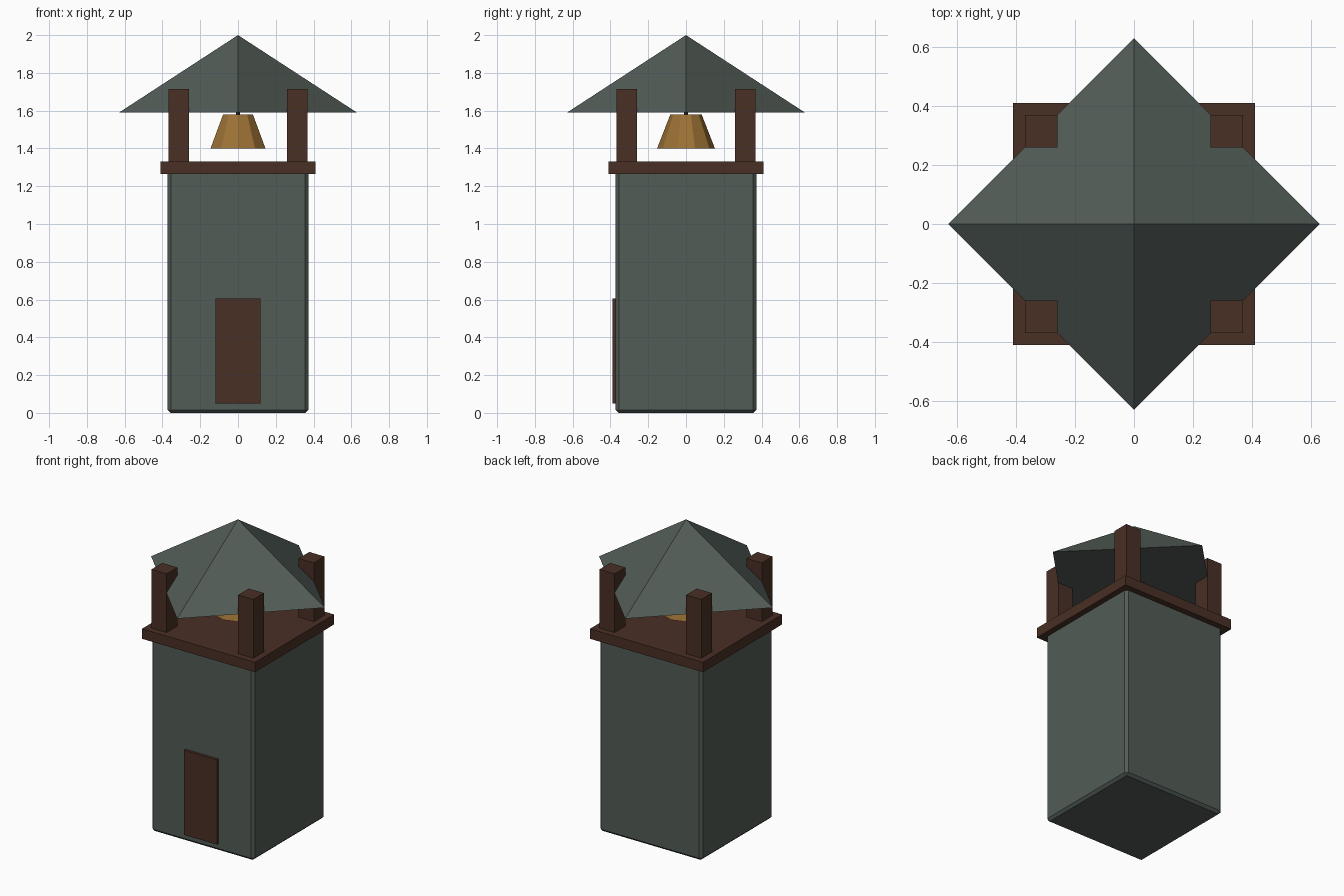
import bpy, math

if "Cube" in bpy.data.objects:
    bpy.data.objects.remove(bpy.data.objects["Cube"])


def material(name, rgb):
    m = bpy.data.materials.new(name)
    m.diffuse_color = (*rgb, 1)
    m.use_nodes = True
    m.node_tree.nodes["Principled BSDF"].inputs["Base Color"].default_value = m.diffuse_color
    return m


stone = material("grey green stone", (0.085, 0.107, 0.095))
wood = material("dark brown wood", (0.068, 0.029, 0.019))
brass = material("brass", (0.33, 0.165, 0.035))
iron = material("dark iron", (0.03, 0.03, 0.03))


def box(name, lo, hi, mat):
    bpy.ops.mesh.primitive_cube_add(size=1, location=[(a + b) / 2 for a, b in zip(lo, hi)])
    ob = bpy.context.object
    ob.name = name
    ob.scale = [b - a for a, b in zip(lo, hi)]
    bpy.ops.object.transform_apply(location=False, rotation=False, scale=True)
    ob.data.materials.append(mat)
    return ob


def cone(name, sides, r1, r2, z0, z1, mat):
    bpy.ops.mesh.primitive_cone_add(vertices=sides, radius1=r1, radius2=r2,
                                    depth=z1 - z0, location=(0, 0, (z0 + z1) / 2))
    ob = bpy.context.object
    ob.name = name
    ob.data.materials.append(mat)
    return ob


# Stone shaft with chamfered edges
shaft = box("tower_shaft", (-0.372, -0.372, 0), (0.372, 0.372, 1.28), stone)
bevel = shaft.modifiers.new("chamfer", 'BEVEL')
bevel.width = 0.016
bevel.segments = 1

# Door on the front
box("door", (-0.12, -0.39, 0.05), (0.12, -0.36, 0.605), wood)

# Belfry floor and corner posts
box("belfry_floor", (-0.41, -0.41, 1.265), (0.41, 0.41, 1.33), wood)
for sx in (-1, 1):
    for sy in (-1, 1):
        x, y, h = sx * 0.314, sy * 0.314, 0.055
        box("corner_post", (x - h, y - h, 1.32), (x + h, y + h, 1.715), wood)

# Pyramid roof with corners on the axes
cone("roof", 4, 0.63, 0, 1.59, 2.0, stone)

# Bell and its hanger
cone("bell", 10, 0.153, 0.083, 1.4, 1.58, brass)
cone("bell_hanger", 8, 0.011, 0.011, 1.57, 1.62, iron)
